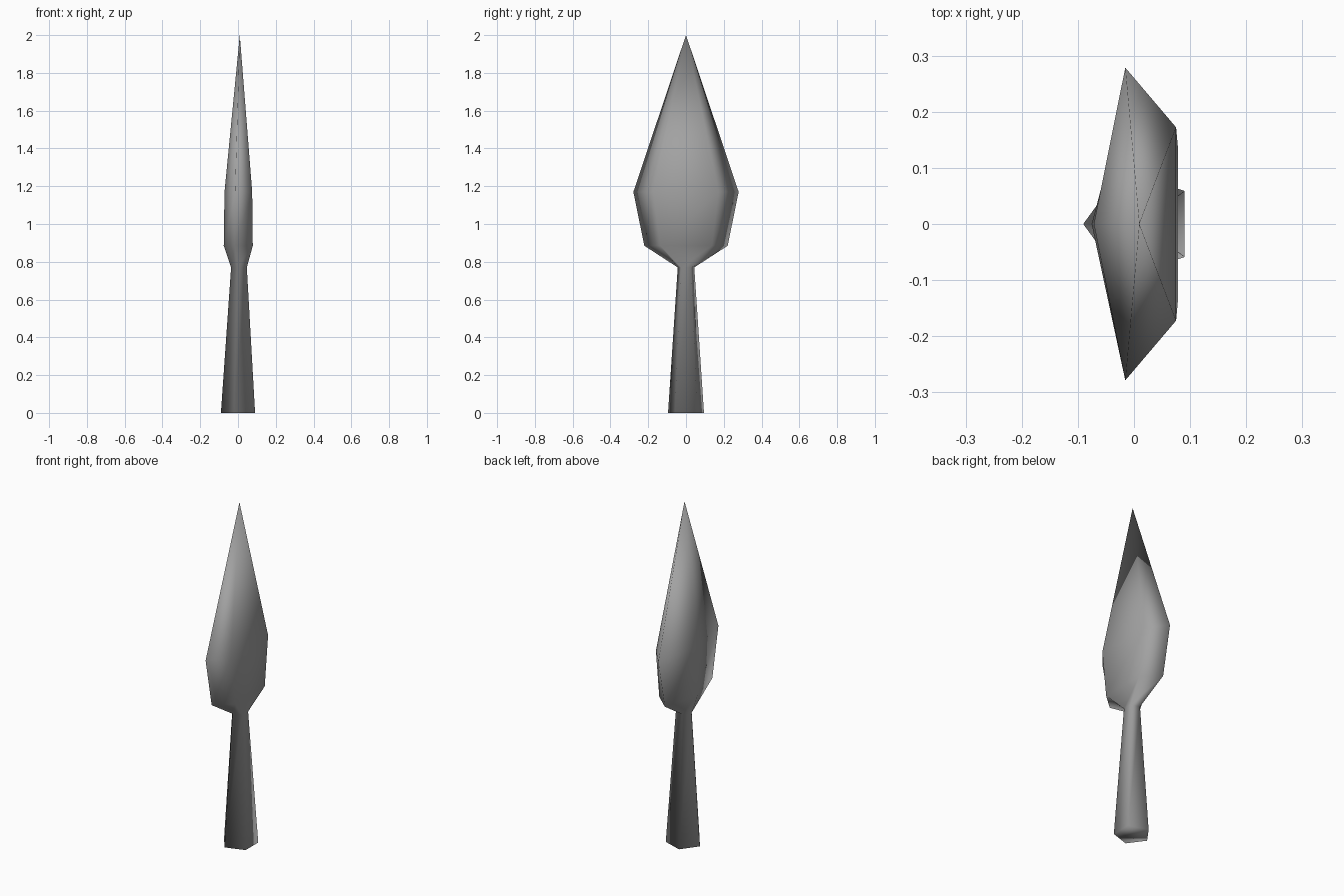
import bpy, bmesh
from math import cos, sin, pi

if "Cube" in bpy.data.objects:
    bpy.data.objects.remove(bpy.data.objects["Cube"])

SIDES = 5
CX = 0.0095  # pentagon axis offset so the x extents are centred

# Sections up the spearhead: z, x radius, y radius
SECTIONS = [
    (0.0, 0.1, 0.1),        # socket base
    (0.77, 0.046, 0.046),   # neck
    (0.885, 0.085, 0.232),  # blade shoulder
    (1.17, 0.081, 0.293),   # widest part of blade
]

bm = bmesh.new()


def ring(z, rx, ry):
    """Pentagon with one corner pointing to -x."""
    return [bm.verts.new((CX - rx * cos(2 * pi * i / SIDES),
                          -ry * sin(2 * pi * i / SIDES), z))
            for i in range(SIDES)]


rings = [ring(*s) for s in SECTIONS]

# Socket and blade walls
for low, high in zip(rings, rings[1:]):
    for i in range(SIDES):
        j = (i + 1) % SIDES
        bm.faces.new((low[i], low[j], high[j], high[i]))

# Pointed tip
tip = bm.verts.new((CX, 0, 2.0))
for i in range(SIDES):
    bm.faces.new((rings[-1][i], rings[-1][(i + 1) % SIDES], tip))

# Closed socket bottom
bm.faces.new(rings[0])
bmesh.ops.recalc_face_normals(bm, faces=bm.faces)
for f in bm.faces:
    f.smooth = True

mesh = bpy.data.meshes.new("spearhead")
bm.to_mesh(mesh)
bm.free()

# Dark iron
iron = bpy.data.materials.new("dark_iron")
iron.diffuse_color = (0.36, 0.36, 0.36, 1)
iron.use_nodes = True
iron.node_tree.nodes["Principled BSDF"].inputs["Base Color"].default_value = iron.diffuse_color
mesh.materials.append(iron)
bpy.context.collection.objects.link(bpy.data.objects.new("spearhead", mesh))
